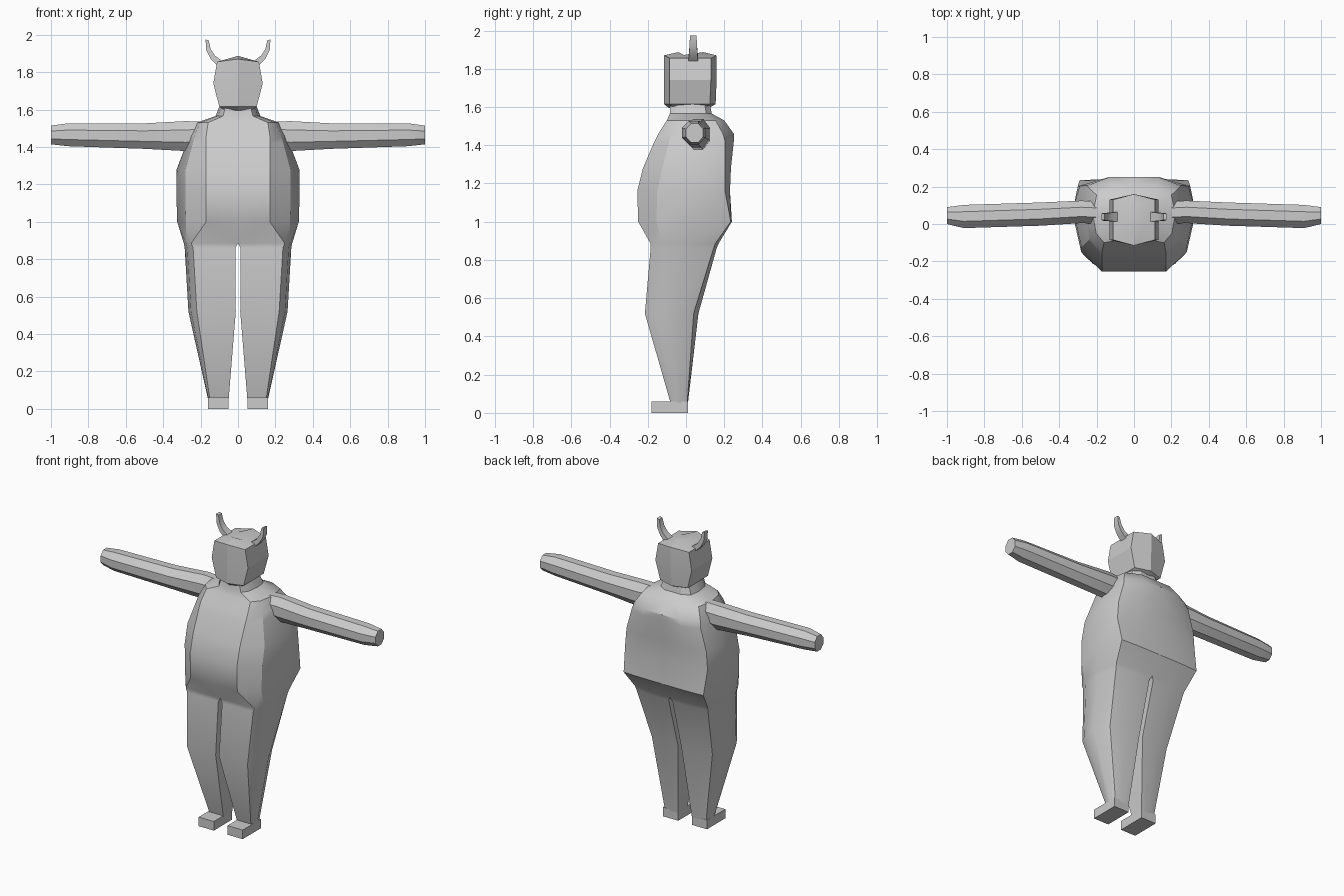
import bpy
import bmesh
from math import cos, sin, pi, radians
from mathutils import Vector

default = bpy.data.objects.get("Cube")
if default:
    bpy.data.objects.remove(default)

grey = bpy.data.materials.new("plain grey")
grey.use_nodes = True
colour = (0.6, 0.6, 0.6, 1)
grey.diffuse_color = colour
grey.node_tree.nodes["Principled BSDF"].inputs["Base Color"].default_value = colour


def loft(name, rings, caps=(True, True), angle=30, open_from=None):
    """Skin a list of rings; rings from index open_from on leave the centre side open."""
    bm = bmesh.new()
    loops = [[bm.verts.new(p) for p in ring] for ring in rings]
    count = len(loops[0])
    for row, (low, high) in enumerate(zip(loops, loops[1:])):
        is_open = open_from is not None and row >= open_from
        for i in range(count - 1 if is_open else count):
            j = (i + 1) % count
            bm.faces.new((low[i], low[j], high[j], high[i]))
    for wanted, loop in zip(caps, (loops[0], loops[-1])):
        if wanted:
            bm.faces.new(loop)
    bmesh.ops.recalc_face_normals(bm, faces=bm.faces)
    mesh = bpy.data.meshes.new(name)
    bm.to_mesh(mesh)
    bm.free()
    obj = bpy.data.objects.new(name, mesh)
    bpy.context.collection.objects.link(obj)
    mesh.materials.append(grey)
    bpy.ops.object.select_all(action="DESELECT")
    obj.select_set(True)
    bpy.context.view_layer.objects.active = obj
    bpy.ops.object.shade_smooth_by_angle(angle=radians(angle))
    return obj


def mirror(obj):
    mod = obj.modifiers.new("Mirror", "MIRROR")
    mod.use_clip = True
    mod.merge_threshold = 0.001
    return obj


def body_ring(z, inner, front, back, front_w, side_w, side_y, back_w, chamfer):
    """Half of a body section, from the front centre round to the back centre."""
    return [Vector((x, y, z)) for x, y in (
        (inner, front),
        (front_w, front),
        (front_w + 0.7 * (side_w - front_w), front + 0.33 * (side_y - front)),
        (side_w, side_y),
        (back_w, back - chamfer * (back - side_y)),
        (inner + 0.55 * (back_w - inner), back),
        (inner, back))]


# Legs and torso as one half, mirrored
body_rows = [
    (0.05, 0.05, -0.08, 0.01, 0.15, 0.16, -0.03, 0.15, 0.1),
    (0.52, 0.012, -0.215, 0.065, 0.22, 0.265, -0.06, 0.22, 0.2),
    (0.86, 0.014, -0.185, 0.16, 0.24, 0.285, 0.0, 0.26, 0.1),
    (0.885, 0.0, -0.185, 0.17, 0.25, 0.29, 0.0, 0.265, 0.1),
    (1.0, 0.0, -0.25, 0.24, 0.17, 0.325, 0.04, 0.29, 0.03),
    (1.16, 0.0, -0.255, 0.23, 0.17, 0.33, 0.06, 0.3, 0.15),
    (1.28, 0.0, -0.225, 0.235, 0.17, 0.328, 0.08, 0.29, 0.2),
    (1.42, 0.0, -0.165, 0.25, 0.17, 0.275, 0.07, 0.25, 0.25),
    (1.46, 0.0, -0.145, 0.25, 0.17, 0.26, 0.06, 0.24, 0.3),
    (1.53, 0.0, -0.1, 0.2, 0.16, 0.22, 0.05, 0.2, 0.3),
    (1.565, 0.0, -0.085, 0.135, 0.08, 0.12, 0.04, 0.11, 0.3),
    (1.64, 0.0, -0.08, 0.12, 0.06, 0.09, 0.03, 0.08, 0.3),
]
mirror(loft("body", [body_ring(*row) for row in body_rows],
            caps=(True, False), open_from=4))


# Arms: eight-sided tubes running outwards
def arm_ring(x, y, z, half_y, half_z):
    turns = [pi / 8 + i * pi / 4 for i in range(8)]
    k = cos(pi / 8)
    return [(x, y + half_y * cos(t) / k, z + half_z * sin(t) / k) for t in turns]


arm_rows = [
    (0.18, 0.06, 1.465, 0.06, 0.07),
    (0.28, 0.065, 1.458, 0.06, 0.08),
    (0.5, 0.053, 1.458, 0.062, 0.068),
    (0.91, 0.04, 1.465, 0.062, 0.061),
    (1.0, 0.045, 1.464, 0.045, 0.05),
]
mirror(loft("arms", [arm_ring(*row) for row in arm_rows]))


# Feet: plain blocks
def foot_ring(z):
    return [(x, y, z) for x, y in ((0.05, -0.18), (0.16, -0.18), (0.16, 0.01), (0.05, 0.01))]


mirror(loft("feet", [foot_ring(0), foot_ring(0.06)]))


# Head: six-sided block with creased front and back, and a raised crown
def head_ring(z, width, front, back, rise=0):
    inset = 0.03
    half = [(width, front + inset, z), (width, back - inset, z)]
    left = [(-x, y, h) for x, y, h in reversed(half)]
    return [(0, front, z + rise)] + half + [(0, back, z + rise)] + left


head_rings = [
    head_ring(1.595, 0.07, -0.09, 0.12),
    head_ring(1.615, 0.1, -0.115, 0.155),
    head_ring(1.74, 0.132, -0.115, 0.16),
    head_ring(1.855, 0.112, -0.115, 0.16, 0.015),
    head_ring(1.872, 0.05, -0.04, 0.09, 0.015),
]
loft("head", head_rings, angle=20)


# Horns: square tubes curving out and up
def horn_ring(x, z, across, tilt):
    dx, dz = cos(tilt) * across, sin(tilt) * across
    return [(x + s * dx, 0.038 + t * (across + 0.008), z + s * dz)
            for s, t in ((-1, -1), (1, -1), (1, 1), (-1, 1))]


horn_rows = [
    (0.095, 1.845, 0.018, -0.9),
    (0.135, 1.88, 0.014, -0.7),
    (0.158, 1.92, 0.012, -0.3),
    (0.165, 1.972, 0.009, 0.3),
]
mirror(loft("horns", [horn_ring(*row) for row in horn_rows]))
